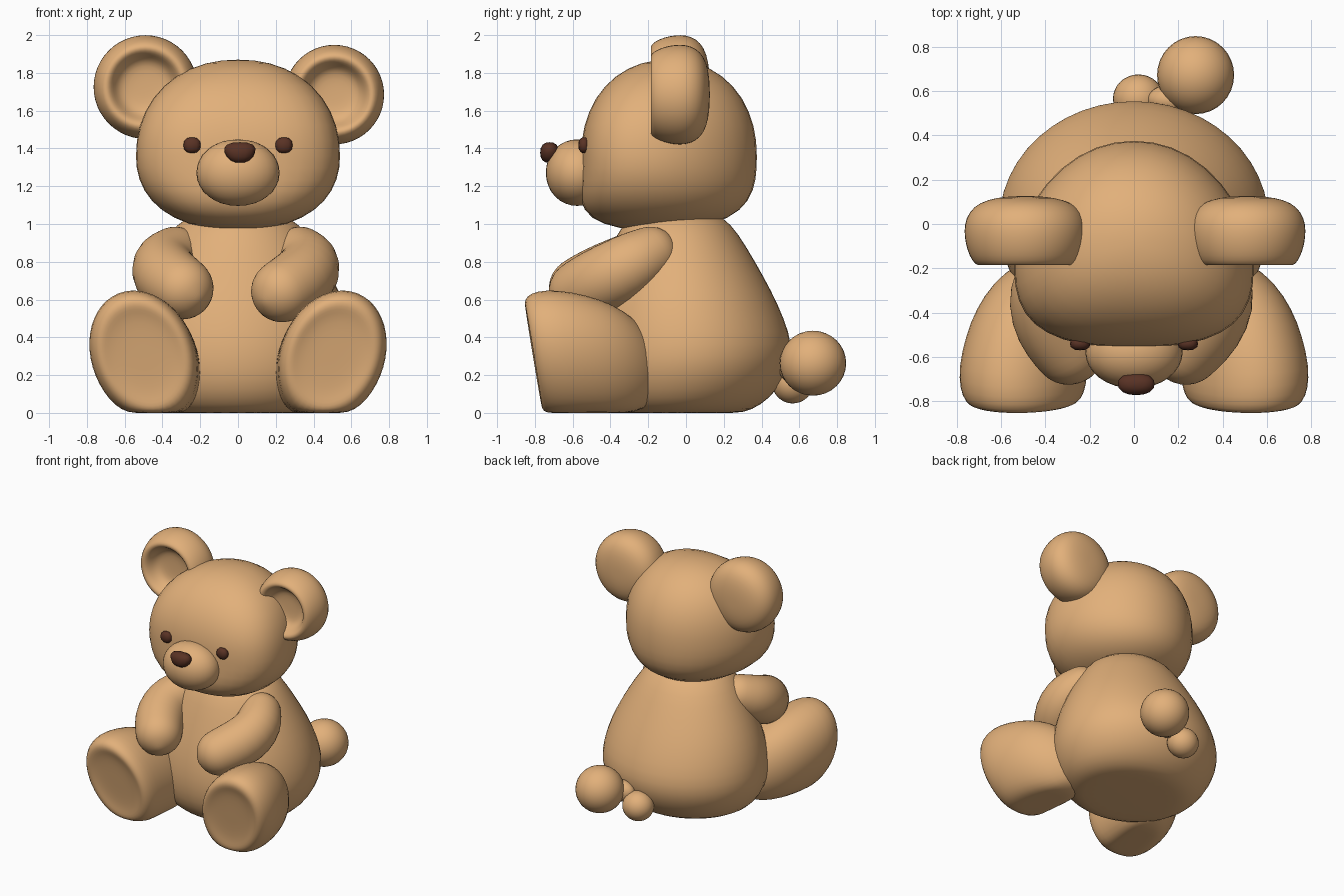
import bpy, bmesh, math
from mathutils import Vector

if "Cube" in bpy.data.objects:
    bpy.data.objects.remove(bpy.data.objects["Cube"], do_unlink=True)


def make_material(name, color):
    mat = bpy.data.materials.new(name)
    mat.use_nodes = True
    mat.diffuse_color = color
    mat.node_tree.nodes["Principled BSDF"].inputs["Base Color"].default_value = color
    return mat


FUR = make_material("tan fur", (0.76, 0.435, 0.195, 1))
DARK = make_material("dark brown", (0.1, 0.032, 0.018, 1))


def finish(name, bm, mat, subdivide=0):
    bmesh.ops.recalc_face_normals(bm, faces=bm.faces[:])
    mesh = bpy.data.meshes.new(name)
    bm.to_mesh(mesh)
    bm.free()
    mesh.materials.append(mat)
    mesh.polygons.foreach_set("use_smooth", [True] * len(mesh.polygons))
    obj = bpy.data.objects.new(name, mesh)
    bpy.context.collection.objects.link(obj)
    if subdivide:
        mod = obj.modifiers.new("Round", "SUBSURF")
        mod.levels = mod.render_levels = subdivide
    return obj


def ball(name, center, radii, mat=FUR, power=2.0, segments=32, reshape=None):
    """Ellipsoid, made boxier by a power above two."""
    bm = bmesh.new()
    bmesh.ops.create_uvsphere(bm, u_segments=segments, v_segments=segments // 2, radius=1)
    for v in bm.verts:
        p = v.co / sum(abs(c) ** power for c in v.co) ** (1 / power)
        p = Vector(c * r for c, r in zip(p, radii))
        v.co = Vector(center) + (reshape(p) if reshape else p)
    return finish(name, bm, mat)


def loft(name, rings, floor=False, sides=24):
    """Skin over rings given as (center, axis, axis), with closed ends."""
    bm = bmesh.new()
    loops = []
    for center, u, w in rings:
        loop = []
        for i in range(sides):
            a = math.tau * i / sides
            p = Vector(center) + Vector(u) * math.cos(a) + Vector(w) * math.sin(a)
            if floor:
                p.z = max(p.z, 0)
            loop.append(bm.verts.new(p))
        loops.append(loop)
    for low, high in zip(loops, loops[1:]):
        for i in range(sides):
            j = (i + 1) % sides
            bm.faces.new((low[i], low[j], high[j], high[i]))
    bm.faces.new(loops[0])
    bm.faces.new(loops[-1])
    return finish(name, bm, FUR, 1)


# Body: (height, half width, front, back)
body = [(0, .3, -.32, .22), (0, .4, -.41, .31), (.04, .49, -.47, .4), (.12, .56, -.53, .49),
        (.24, .615, -.555, .555), (.36, .62, -.555, .57), (.5, .595, -.53, .525), (.65, .54, -.485, .455),
        (.8, .46, -.43, .37), (.95, .37, -.37, .28), (1.04, .28, -.3, .2), (1.07, .15, -.2, .1)]
loft("body", [((0, (f + b) / 2, z), (rx, 0, 0), (0, (b - f) / 2, 0)) for z, rx, f, b in body])


# Head: widest ahead of its middle, with a full jaw
def head_shape(p):
    cheek = .12 * (p.x / .54) ** 2
    if p.z < 0:
        jaw = (p.z / .51) ** 2
        p.x *= 1 + .05 * jaw
        p.y = p.y * (1 + .4 * jaw) - .07 * jaw
        p.z *= .395 / .51
    p.y -= cheek
    return p


def nose_shape(p):
    p.x *= 1 + 4 * p.z
    return p


ball("head", (0, -.09, 1.36), (.54, .465, .51), power=2.15, segments=40, reshape=head_shape)
ball("muzzle", (0, -.575, 1.272), (.22, .167, .176), power=2.05)
ball("nose", (.01, -.722, 1.378), (.08, .05, .055), DARK, 2.4, 16, nose_shape)
for side, label in ((-1, "right"), (1, "left")):
    ball(label + "_eye", (side * .243, -.54, 1.417), (.046, .03, .042), DARK, 2.5, 12)

# Ears: shallow cup with a rounded rim, as (radius, depth)
cup = [(.02, -.088), (.09, -.09), (.135, -.102), (.162, -.135), (.182, -.172), (.205, -.19), (.23, -.183),
       (.255, -.145), (.273, -.09), (.28, -.03), (.272, .025), (.238, .078), (.175, .11), (.09, .124),
       (.02, .126)]
for label, x, z, size in (("right", -.49, 1.725, 1), ("left", .51, 1.685, .96)):
    loft(label + "_ear", [((x, y, z), (r * size, 0, 0), (0, 0, r * size)) for r, y in cup])

# Legs: (depth, size, center x, center z), leaning soles with a shallow dish
leg = [(-.793, .06, .5, .31), (-.793, .4, .5, .31), (-.797, .6, .5, .305), (-.806, .72, .5, .3),
       (-.81, .81, .5, .3), (-.793, .92, .5, .3), (-.735, 1, .5, .3), (-.64, 1.02, .5, .3),
       (-.5, .98, .48, .285), (-.38, .9, .455, .265), (-.27, .75, .425, .24), (-.18, .5, .39, .22),
       (-.13, .2, .37, .2)]
tilt = math.radians(22)
for side, label in ((-1, "right"), (1, "left")):
    rings = []
    for y, s, x, z in leg:
        lean = .15 * min(1, max(0, (-y - .3) / .45))
        short = Vector((side * math.cos(tilt), lean / 2, -math.sin(tilt))) * .275 * s
        long = Vector((side * math.sin(tilt), -lean, math.cos(tilt))) * .36 * s
        rings.append(((side * x, y, z), short, long))
    loft(label + "_leg", rings, floor=True)


# Arms: round sweep along a bent path with domed ends
def arm(name, points, radii):
    points = [Vector(p) for p in points]
    last = len(points) - 1
    rings = []
    for i, (p, r) in enumerate(zip(points, radii)):
        t = (points[min(i + 1, last)] - points[max(i - 1, 0)]).normalized()
        u = t.cross(Vector((0, 0, 1))).normalized()
        w = t.cross(u)
        angles = [0]
        if i == 0:
            angles = [-85, -60, -40, -20, 0]
        elif i == last:
            angles = [0, 20, 40, 60, 85]
        for a in map(math.radians, angles):
            rings.append((p + t * r * math.sin(a), u * r * math.cos(a), w * r * math.cos(a)))
    loft(name, rings)


radii = (.15, .168, .178, .18, .17)
arm("right_arm", [(-.335, -.19, .84), (-.385, -.265, .8), (-.398, -.35, .755), (-.365, -.46, .705),
                  (-.295, -.56, .66)], radii)
arm("left_arm", [(.33, -.19, .84), (.37, -.265, .8), (.375, -.35, .75), (.325, -.46, .695),
                 (.235, -.56, .645)], radii)

# Tail: a large and a small ball
ball("tail", (.278, .672, .263), (.174, .176, .172))
ball("tail_stub", (.02, .565, .16), (.115, .11, .11))
ball("tail_joint", (.17, .56, .24), (.11, .07, .08))
